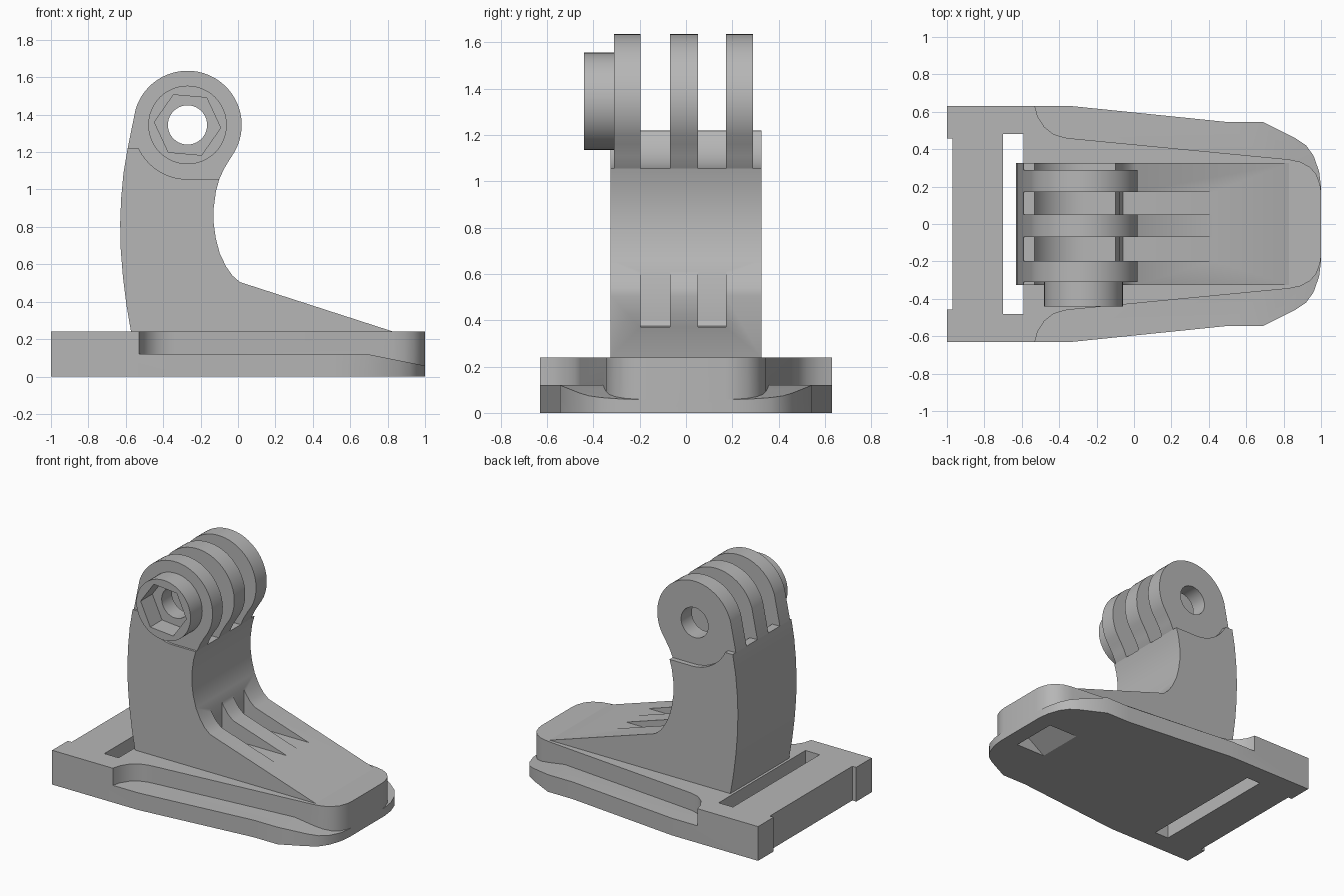
import bpy, bmesh, math
from mathutils import Vector

if "Cube" in bpy.data.objects:
    bpy.data.objects.remove(bpy.data.objects["Cube"], do_unlink=True)

grey = bpy.data.materials.new("plain_grey")
grey.use_nodes = True
COLOUR = (0.47, 0.47, 0.47, 1)
grey.diffuse_color = COLOUR
grey.node_tree.nodes["Principled BSDF"].inputs["Base Color"].default_value = COLOUR

PIVOT = (-0.27, 1.345)


def prism(name, pts, axis, *spans):
    """Extrude an outline along y (points are x, z) or z (points are x, y)."""
    bm = bmesh.new()
    for lo, hi in spans:
        place = (lambda a, b, h: Vector((a, h, b))) if axis == "y" else (lambda a, b, h: Vector((a, b, h)))
        low = [bm.verts.new(place(a, b, lo)) for a, b in pts]
        high = [bm.verts.new(place(a, b, hi)) for a, b in pts]
        bm.faces.new(low)
        bm.faces.new(high)
        for i in range(len(pts)):
            j = (i + 1) % len(pts)
            bm.faces.new((low[i], low[j], high[j], high[i]))
    bmesh.ops.recalc_face_normals(bm, faces=bm.faces)
    mesh = bpy.data.meshes.new(name)
    bm.to_mesh(mesh)
    bm.free()
    mesh.materials.append(grey)
    obj = bpy.data.objects.new(name, mesh)
    bpy.context.collection.objects.link(obj)
    return obj


def activate(obj):
    bpy.ops.object.select_all(action="DESELECT")
    obj.select_set(True)
    bpy.context.view_layer.objects.active = obj


def carve(obj, cutter, operation="DIFFERENCE"):
    activate(obj)
    mod = obj.modifiers.new("carve", "BOOLEAN")
    mod.operation, mod.solver, mod.object = operation, "EXACT", cutter
    bpy.ops.object.modifier_apply(modifier=mod.name)
    bpy.data.objects.remove(cutter, do_unlink=True)


def arc(radius, start, end, steps):
    angles = [math.radians(start + (end - start) * i / steps) for i in range(steps + 1)]
    return [(PIVOT[0] + radius * math.cos(a), PIVOT[1] + radius * math.sin(a)) for a in angles]


def ring(radius, sides, turn=0):
    return arc(radius, turn, turn + 360, sides)[:-1]


def box_xy(x0, x1, y):
    return [(x0, -y), (x1, -y), (x1, y), (x0, y)]


# Base plate with rounded nose
half = [(-1, 0.63), (-0.33, 0.63), (0.5, 0.545), (0.69, 0.545), (0.86, 0.46),
        (0.92, 0.42), (0.96, 0.365), (0.99, 0.28), (1, 0.2)]
base = prism("base_plate", half + [(x, -y) for x, y in reversed(half)], "z", (0, 0.24))

# Stepped ledges along both sides, sloping down at the nose
inner = [(-0.53, 0.7), (-0.53, 0.63), (-0.515, 0.575), (-0.48, 0.52), (-0.43, 0.48),
         (-0.37, 0.462), (-0.33, 0.457), (0.83, 0.345), (0.89, 0.332), (0.94, 0.305),
         (0.975, 0.265), (0.995, 0.21), (1, 0.17), (1.1, 0.17), (1.1, 0.7)]
for side in (1, -1):
    ledge = prism("ledge_cutter", [(x, side * y) for x, y in inner], "z", (0, 0.4))
    slope = prism("slope_cutter", [(-0.8, 0.12), (0.69, 0.12), (1.2, 0.018), (1.2, 0.3), (-0.8, 0.3)],
                  "y", (-0.9, 0.9))
    carve(ledge, slope, "INTERSECT")
    carve(base, ledge)

# Strap slot, tail notch and wedge pocket underneath
carve(base, prism("slot_cutter", box_xy(-0.7, -0.59, 0.48), "z", (-0.1, 0.4)))
carve(base, prism("notch_cutter", box_xy(-1.1, -0.97, 0.457), "z", (-0.1, 0.4)))
carve(base, prism("pocket_cutter", [(0.63, -0.013), (0.8, 0.1), (0.89, -0.013)], "y", (-0.17, 0.17)))

# Curved arm with sloping foot and cradle on top
back = [(-0.565, 0.2), (-0.572, 0.24), (-0.596, 0.38), (-0.615, 0.53), (-0.627, 0.68), (-0.63, 0.82),
        (-0.625, 0.95), (-0.612, 1.09), (-0.59, 1.22)]
cradle = arc(0.29, 206, 270, 10)
front = [(-0.1, 1.055), (-0.118, 0.99), (-0.13, 0.9), (-0.13, 0.82), (-0.119, 0.74), (-0.098, 0.66),
         (-0.065, 0.59), (-0.03, 0.54), (0.01, 0.505), (0.83, 0.24), (0.83, 0.2)]
arm = prism("arm", back + cradle + front, "y", (-0.325, 0.325))
carve(arm, prism("rib_cutter", [(-0.075, 0.4), (-0.06, 0.375), (-0.03, 0.37), (0.6, 0.37), (0.6, 0.8), (-0.075, 0.8)],
                 "y", (-0.197, -0.07), (0.052, 0.172)))

# Three hinge fingers
finger = arc(0.29, 163, -30, 30) + [(-0.045, 1.16), (-0.075, 1.11), (-0.1, 1.055),
                                    (-0.15, 1), (-0.5, 1.1), (-0.59, 1.22)]
fingers = prism("hinge_fingers", finger, "y", (-0.31, -0.197), (-0.07, 0.052), (0.172, 0.29))
carve(fingers, prism("bolt_cutter", ring(0.105, 40), "y", (-0.6, 0.6)))

# Round boss with hexagonal nut recess
boss = prism("nut_boss", ring(0.21, 48), "y", (-0.44, -0.31))
carve(boss, prism("nut_cutter", ring(0.178, 6, -5), "y", (-0.6, -0.2)))

for part in (base, arm, fingers, boss):
    activate(part)
    bpy.ops.object.shade_smooth_by_angle(angle=math.radians(28))
